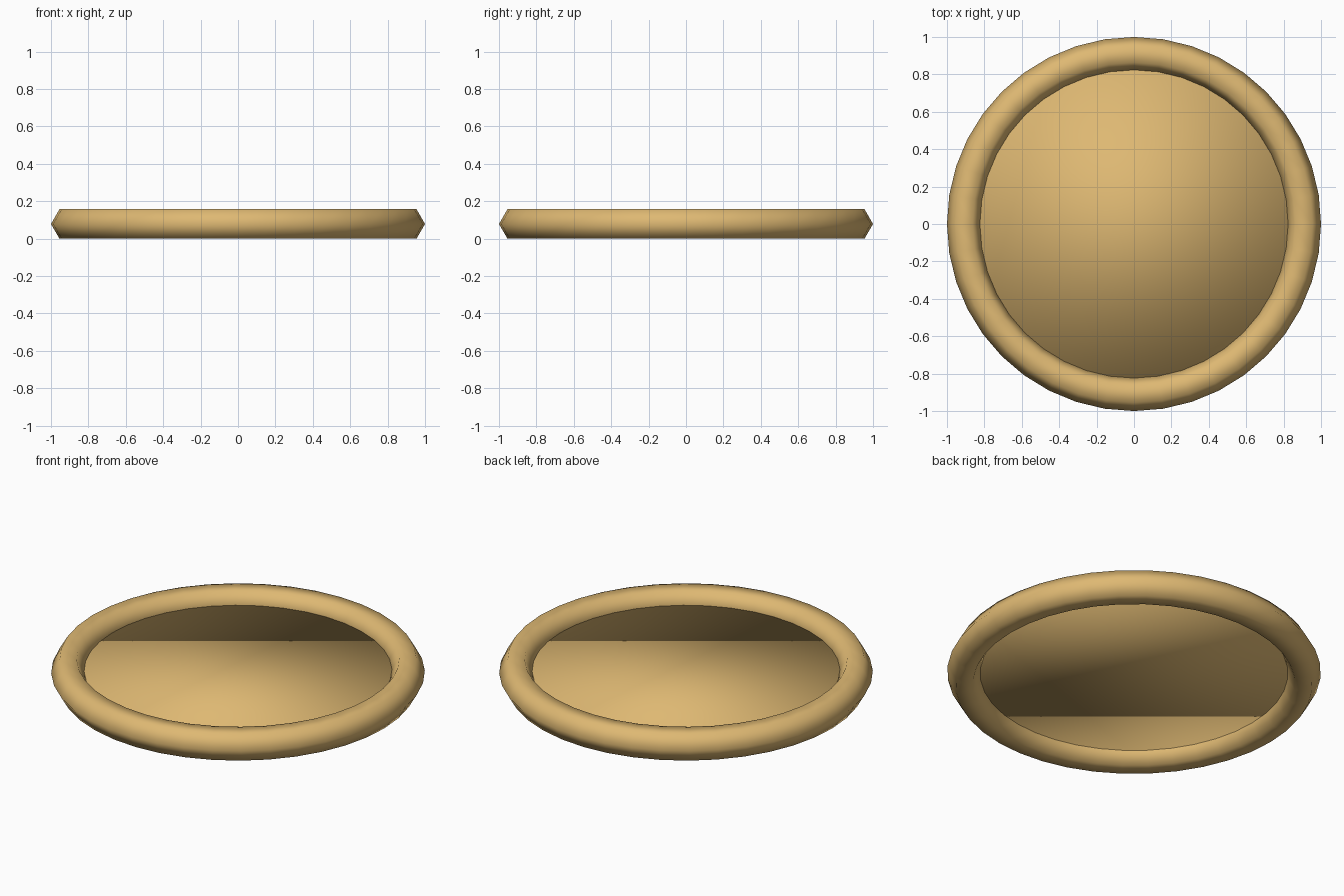
import bpy
import math

cube = bpy.data.objects.get("Cube")
if cube:
    bpy.data.objects.remove(cube, do_unlink=True)

MID = 0.0787      # height of the ring centre
SIDES = 40

# Single wood colour
wood = bpy.data.materials.new("warm tan")
wood.use_nodes = True
colour = (0.73, 0.48, 0.17, 1.0)
wood.diffuse_color = colour
wood.node_tree.nodes["Principled BSDF"].inputs["Base Color"].default_value = colour


def finish(name):
    """Name, colour and fully smooth the newly added object."""
    obj = bpy.context.object
    obj.name = name
    obj.data.materials.clear()
    obj.data.materials.append(wood)
    for face in obj.data.polygons:
        face.use_smooth = True
    return obj


# Raised rim: a ring with a six-sided section
bpy.ops.mesh.primitive_torus_add(major_segments=SIDES, minor_segments=6,
                                 major_radius=0.909, minor_radius=0.0909,
                                 location=(0, 0, MID))
finish("rim")

# Thin plate closing the ring, its edge buried in the rim;
# smooth across its edge so the flat faces look gently domed
bpy.ops.mesh.primitive_cylinder_add(vertices=SIDES, radius=0.836, depth=0.02,
                                    location=(0, 0, MID))
finish("plate")
